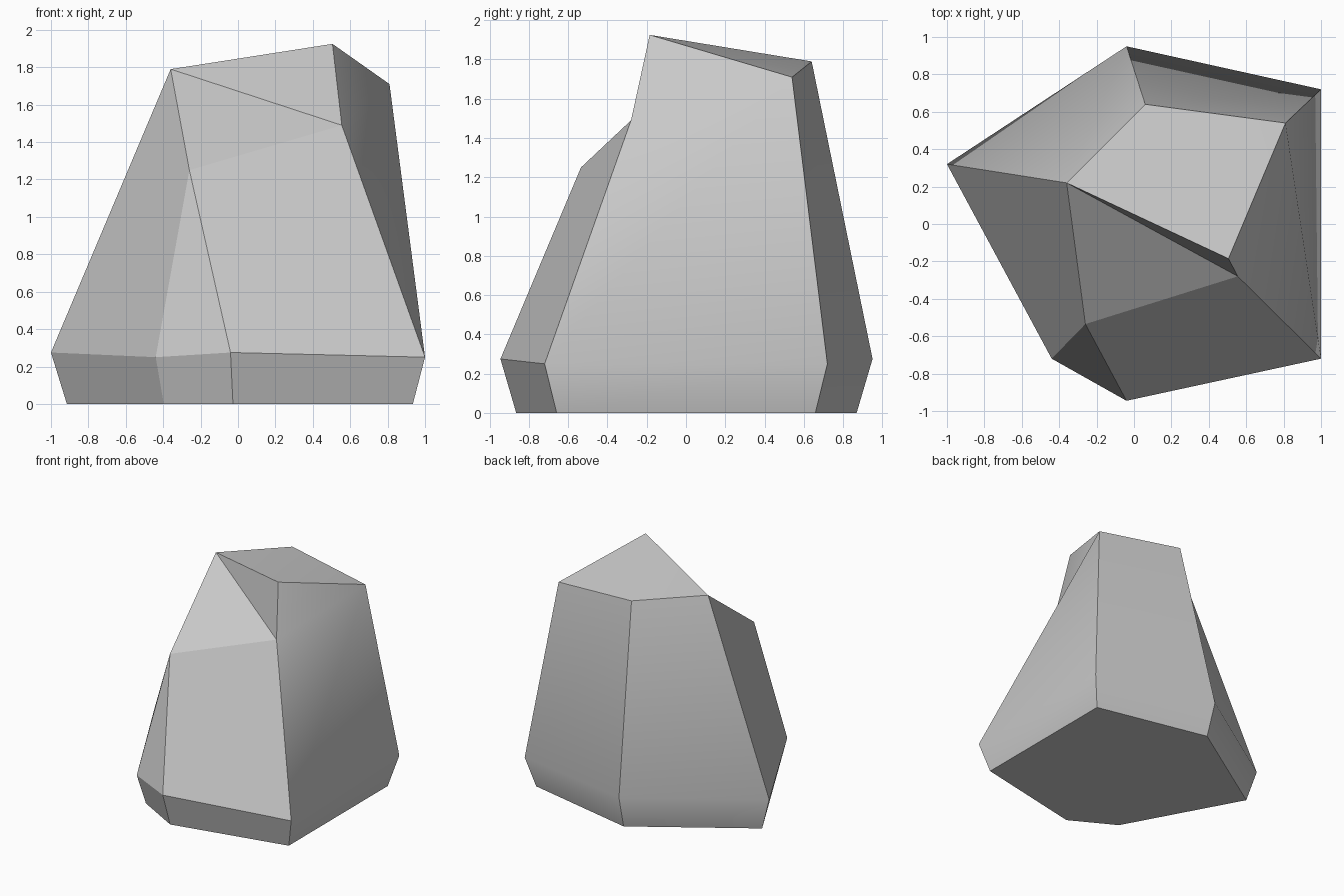
import bpy, bmesh, math

cube = bpy.data.objects.get("Cube")
if cube:
    bpy.data.objects.remove(cube, do_unlink=True)

# Plain stone colour
stone = bpy.data.materials.new("stone_grey")
stone.use_nodes = True
grey = (0.6, 0.6, 0.6, 1.0)
stone.diffuse_color = grey
stone.node_tree.nodes["Principled BSDF"].inputs["Base Color"].default_value = grey

bm = bmesh.new()

# Widest ring of the boulder, counter-clockwise from its -x corner
belt = [bm.verts.new(p) for p in (
    (-1.0, 0.32, 0.275), (-0.44, -0.72, 0.25), (-0.04, -0.945, 0.275),
    (1.0, -0.72, 0.25), (1.0, 0.72, 0.25), (-0.04, 0.95, 0.275))]

# Footprint: the same ring drawn in slightly and dropped to the ground
foot = [bm.verts.new((v.co.x * 0.925 + 0.01, v.co.y * 0.915, 0)) for v in belt]
bm.faces.new(foot[::-1])
for i in range(6):
    j = (i + 1) % 6
    bm.faces.new((foot[i], foot[j], belt[j], belt[i]))

# Crown corners and the two corners of the front shoulder
peak, right_top, back_top, left_top, notch, shoulder = [bm.verts.new(p) for p in (
    (0.505, -0.185, 1.925), (0.81, 0.54, 1.71), (0.06, 0.64, 1.79),
    (-0.36, 0.22, 1.79), (0.555, -0.28, 1.49), (-0.26, -0.535, 1.25))]

# Chiselled facets between belt and crown
a, b, c, d, e, f = belt
for facet in (
        (a, b, shoulder, left_top), (b, c, shoulder), (c, d, notch, shoulder),
        (d, right_top, peak, notch), (d, e, right_top),
        (e, f, back_top, right_top), (f, a, left_top, back_top),
        (shoulder, notch, left_top), (notch, peak, left_top),
        (peak, right_top, back_top), (peak, back_top, left_top)):
    bm.faces.new(facet)

bmesh.ops.recalc_face_normals(bm, faces=bm.faces)
mesh = bpy.data.meshes.new("boulder")
bm.to_mesh(mesh)
bm.free()
mesh.materials.append(stone)

boulder = bpy.data.objects.new("boulder", mesh)
bpy.context.collection.objects.link(boulder)
bpy.ops.object.select_all(action='DESELECT')
boulder.select_set(True)
bpy.context.view_layer.objects.active = boulder
# Soften shallow facets, keep the strong ridges crisp
bpy.ops.object.shade_smooth_by_angle(angle=math.radians(30))
